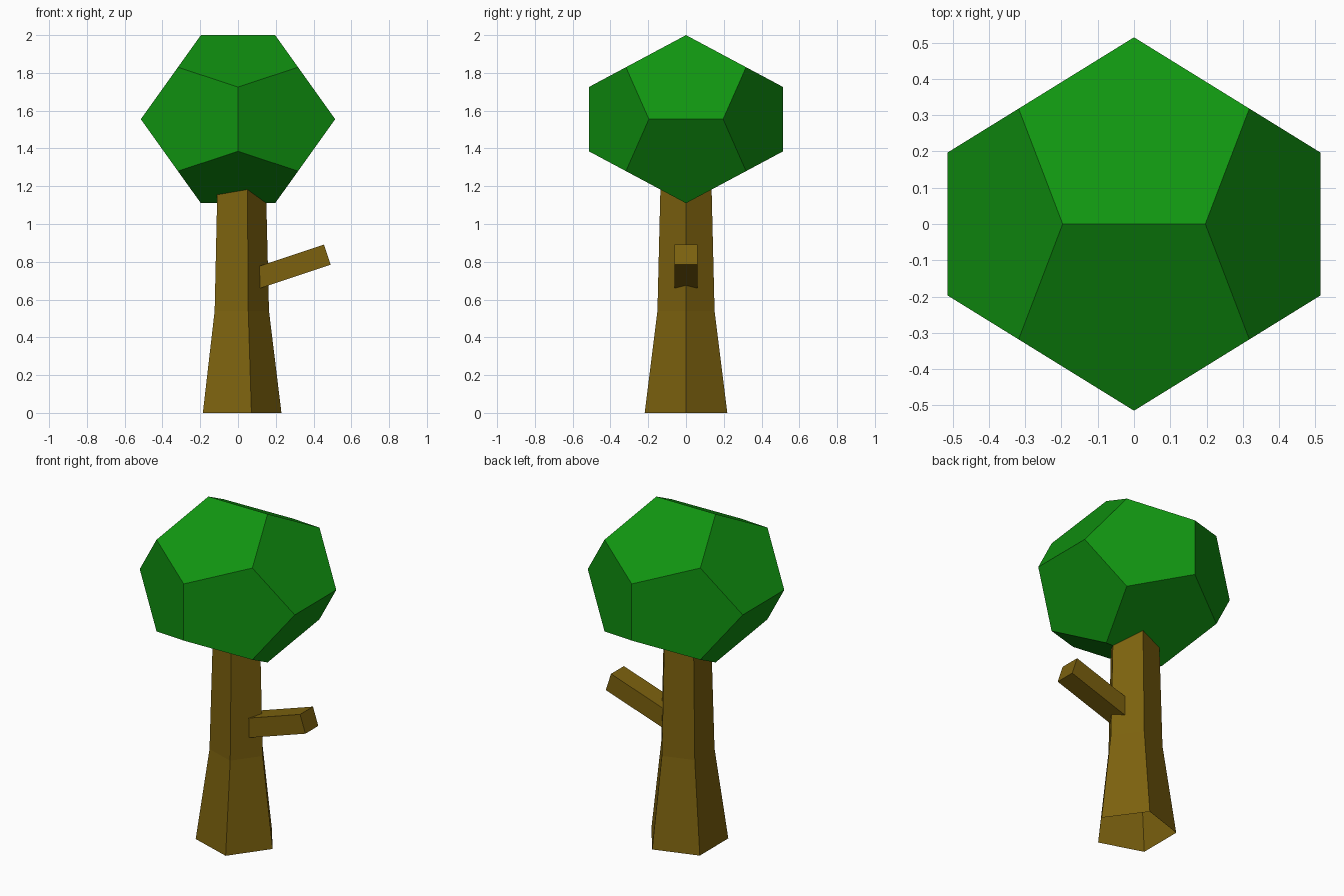
import bpy, bmesh, math
from mathutils import Matrix

if "Cube" in bpy.data.objects:
    bpy.data.objects.remove(bpy.data.objects["Cube"])


def material(name, rgb):
    m = bpy.data.materials.new(name)
    m.diffuse_color = (*rgb, 1)
    m.use_nodes = True
    m.node_tree.nodes["Principled BSDF"].inputs["Base Color"].default_value = m.diffuse_color
    return m


def add_object(name, bm, mat):
    bmesh.ops.recalc_face_normals(bm, faces=bm.faces)
    me = bpy.data.meshes.new(name)
    bm.to_mesh(me)
    bm.free()
    me.materials.append(mat)
    ob = bpy.data.objects.new(name, me)
    bpy.context.collection.objects.link(ob)
    return ob


bark = material("bark brown", (0.20, 0.12, 0.0045))
leaf = material("leaf green", (0.0055, 0.30, 0.0055))

# Trunk: five-sided tapering tube, open underneath, top hidden in the crown
bm = bmesh.new()
rings = []
for z, r, cx in ((0, 0.23, 0), (0.54, 0.159, 0.005), (1.32, 0.139, 0.006)):
    rings.append([bm.verts.new((cx + r * math.cos(math.tau * i / 5),
                                r * math.sin(math.tau * i / 5), z)) for i in range(5)])
for lo, hi in zip(rings, rings[1:]):
    for i in range(5):
        j = (i + 1) % 5
        bm.faces.new((lo[i], lo[j], hi[j], hi[i]))
add_object("trunk", bm, bark)

# Branch: square bar rising to the right
bm = bmesh.new()
length = 0.44
bmesh.ops.create_cube(bm, size=1, matrix=(
    Matrix.Translation((0.4725, 0, 0.8375)) @ Matrix.Rotation(-math.radians(18.4), 4, 'Y')
    @ Matrix.Translation((-length / 2, 0, 0)) @ Matrix.Diagonal((length, 0.122, 0.112, 1))))
add_object("branch", bm, bark)

# Crown: dodecahedron, slightly flattened in height
bm = bmesh.new()
phi = (1 + math.sqrt(5)) / 2
signs = (-1, 1)
pts = [(x, y, z) for x in signs for y in signs for z in signs]
for s in signs:
    for t in signs:
        pts += [(s / phi, 0, t * phi), (0, s * phi, t / phi), (s * phi, t / phi, 0)]
a = 0.318
for x, y, z in pts:
    bm.verts.new((a * x, a * y, 1.555 + 0.445 / phi * z))
bmesh.ops.convex_hull(bm, input=bm.verts)
bmesh.ops.dissolve_limit(bm, angle_limit=math.radians(3), verts=bm.verts, edges=bm.edges)
add_object("leaf_crown", bm, leaf)
